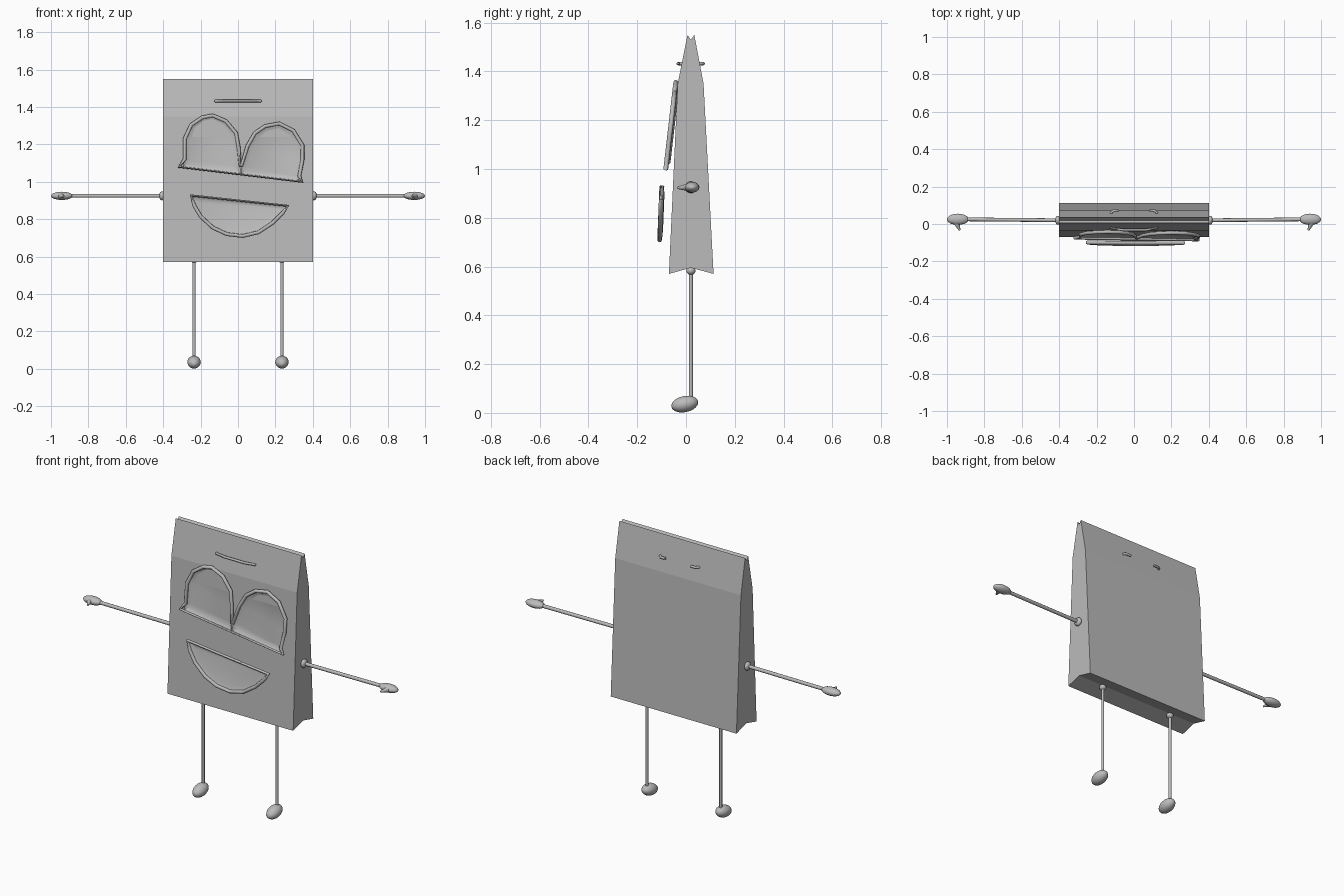
import bpy, bmesh, math
from mathutils import Vector, Matrix

if "Cube" in bpy.data.objects:
    bpy.data.objects.remove(bpy.data.objects["Cube"])

grey = bpy.data.materials.new("paper_grey")
grey.diffuse_color = (0.5, 0.5, 0.5, 1)
grey.use_nodes = True
grey.node_tree.nodes["Principled BSDF"].inputs["Base Color"].default_value = grey.diffuse_color


def finish(name, bm, smooth=None):
    bmesh.ops.recalc_face_normals(bm, faces=bm.faces)
    me = bpy.data.meshes.new(name)
    bm.to_mesh(me)
    bm.free()
    ob = bpy.data.objects.new(name, me)
    bpy.context.collection.objects.link(ob)
    me.materials.append(grey)
    if smooth:
        bpy.ops.object.select_all(action='DESELECT')
        ob.select_set(True)
        bpy.context.view_layer.objects.active = ob
        bpy.ops.object.shade_smooth_by_angle(angle=math.radians(smooth))
    return ob


def ellipsoid(name, loc, radii, tilt=0.0):
    bm = bmesh.new()
    bmesh.ops.create_uvsphere(bm, u_segments=20, v_segments=12, radius=1)
    m = Matrix.Translation(loc) @ Matrix.Rotation(tilt, 4, 'X') @ Matrix.Diagonal((*radii, 1))
    bm.transform(m)
    return finish(name, bm, 60)


def rod(name, a, b, r1, r2=None):
    a, b = Vector(a), Vector(b)
    bm = bmesh.new()
    bmesh.ops.create_cone(bm, cap_ends=True, segments=12, radius1=r1,
                          radius2=r1 if r2 is None else r2, depth=(b - a).length)
    rot = (b - a).to_track_quat('Z', 'Y').to_matrix().to_4x4()
    bm.transform(Matrix.Translation((a + b) / 2) @ rot)
    return finish(name, bm, 50)


def tube(name, pts, r, closed):
    cu = bpy.data.curves.new(name, 'CURVE')
    cu.dimensions = '3D'
    cu.bevel_depth, cu.bevel_resolution = r, 2
    cu.use_fill_caps = True
    sp = cu.splines.new('POLY')
    sp.points.add(len(pts) - 1)
    for p, co in zip(sp.points, pts):
        p.co = (*co, 1)
    sp.use_cyclic_u = closed
    ob = bpy.data.objects.new(name, cu)
    bpy.context.collection.objects.link(ob)
    bpy.ops.object.select_all(action='DESELECT')
    ob.select_set(True)
    bpy.context.view_layer.objects.active = ob
    bpy.ops.object.convert(target='MESH')
    ob.data.materials.clear()
    ob.data.materials.append(grey)
    bpy.ops.object.shade_smooth_by_angle(angle=math.radians(50))


def dished_panel(name, pts, width, depth):
    # Filled outline with a sunken middle
    bm = bmesh.new()
    f = bm.faces.new([bm.verts.new(p) for p in pts])
    f.normal_update()
    if f.normal.y > 0:
        f.normal_flip()
    bmesh.ops.inset_individual(bm, faces=[f], thickness=width, depth=-depth)
    bmesh.ops.triangulate(bm, faces=[q for q in bm.faces if len(q.verts) > 4])
    finish(name, bm, 50)


# Folded bag body: side profile swept across the width
profile = [(-.07, .57), (.02, .595), (.113, .57), (.072, 1.35),
           (.034, 1.55), (.02, 1.53), (.006, 1.55), (-.034, 1.35)]
bm = bmesh.new()
face = bm.faces.new([bm.verts.new((-.4, y, z)) for y, z in profile])
ext = bmesh.ops.extrude_face_region(bm, geom=[face])
bmesh.ops.translate(bm, vec=(.8, 0, 0),
                    verts=[v for v in ext['geom'] if isinstance(v, bmesh.types.BMVert)])
finish("bag_body", bm)


# Eyes: two lenses in one leaning frame
def lean(x, z):
    return (x, -.042 - (1.355 - z) * .115, z)


left = [(-.285, 1.12), (-.285, 1.23), (-.25, 1.305), (-.19, 1.345), (-.135, 1.355),
        (-.065, 1.325), (-.01, 1.26), (.004, 1.18), (.011, 1.09)]
right = [(.02, 1.09), (.05, 1.19), (.09, 1.26), (.145, 1.298), (.22, 1.312),
         (.295, 1.275), (.345, 1.195), (.345, 1.12), (.328, 1.03)]
frame = [(-.315, 1.08)] + left + right + [(.343, 1.0)]
tube("eye_frame", [lean(*p) for p in frame], .01, True)
dished_panel("left_eye", [lean(*p) for p in left + [(.015, 1.04), (-.295, 1.08)]], .03, .016)
dished_panel("right_eye", [lean(*p) for p in right + [(.325, 1.005), (.015, 1.04)]], .03, .016)

# Mouth: tilted half-round rim with a sunken middle
mouth_xz = [(-.25, .927), (-.235, .875), (-.2, .815), (-.135, .755), (-.06, .72), (.025, .71),
            (.11, .73), (.185, .78), (.24, .835), (.265, .872)]
mouth = [(x, -.099 - (.93 - z) * .04, z) for x, z in mouth_xz]
tube("mouth_rim", mouth, .01, True)
dished_panel("mouth_inside", mouth, .032, .012)

# Staple through the folded top
half = [(.082, .07), (.11, .071), (.122, .06), (.122, -.022), (.06, -.032)]
staple = [(x, y, 1.432) for x, y in half] + [(-x, y, 1.432) for x, y in reversed(half)]
tube("staple", staple, .007, False)

# Limbs, mirrored left and right
for side, s in (("left", -1), ("right", 1)):
    ellipsoid(side + "_shoulder", (s * .407, .02, .925), (.015, .024, .024))
    rod(side + "_arm", (s * .4, .02, .925), (s * .91, .025, .925), .010)
    ellipsoid(side + "_hand", (s * .942, .025, .925), (.058, .03, .022))
    rod(side + "_thumb", (s * .95, .01, .925), (s * .932, -.034, .923), .016, .005)
    ellipsoid(side + "_hip", (s * .235, .02, .583), (.019, .019, .017))
    rod(side + "_leg", (s * .235, .02, .05), (s * .235, .02, .59), .008)
    ellipsoid(side + "_foot", (s * .235, -.005, .036), (.036, .056, .033), math.radians(12))
